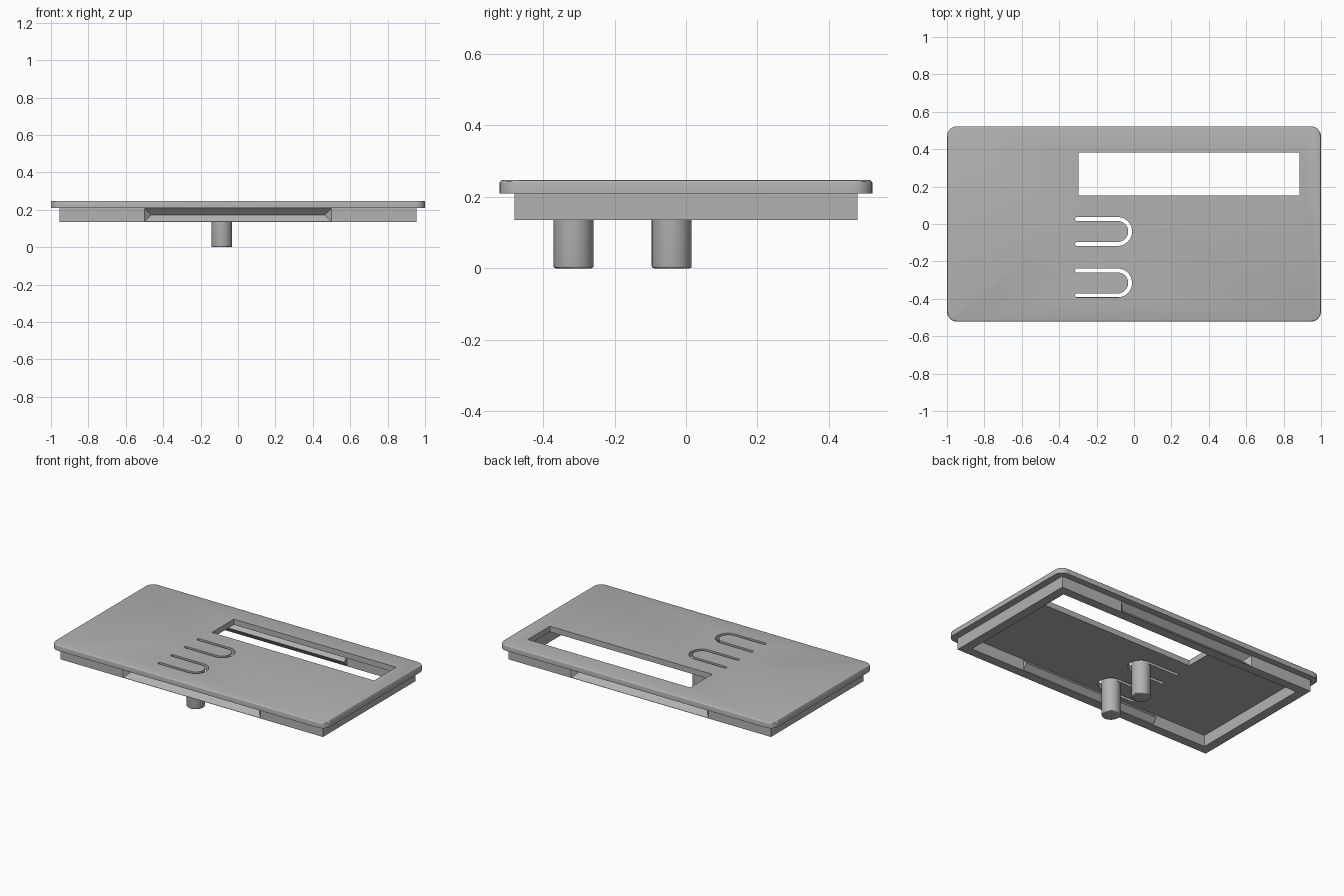
import bpy, bmesh
from math import sin, cos, radians

cube = bpy.data.objects.get("Cube")
if cube:
    bpy.data.objects.remove(cube)

grey = bpy.data.materials.new("plain_grey")
grey.use_nodes = True
colour = (0.45, 0.45, 0.45, 1)
grey.diffuse_color = colour
grey.node_tree.nodes["Principled BSDF"].inputs["Base Color"].default_value = colour

PLATE_BOTTOM, PLATE_TOP, RIM_BOTTOM = 0.21, 0.247, 0.135


def make(name, bm):
    bmesh.ops.recalc_face_normals(bm, faces=bm.faces)
    mesh = bpy.data.meshes.new(name)
    bm.to_mesh(mesh)
    bm.free()
    mesh.materials.append(grey)
    obj = bpy.data.objects.new(name, mesh)
    bpy.context.collection.objects.link(obj)
    return obj


def arc(cx, cy, r, start, end, steps):
    angles = [radians(start + (end - start) * i / steps) for i in range(steps + 1)]
    return [(cx + r * cos(a), cy + r * sin(a)) for a in angles]


def rect(x0, x1, y0, y1):
    return [(x0, y0), (x1, y0), (x1, y1), (x0, y1)]


def prism(name, outline, z0, z1, bevel_z=None, bevel=0.008):
    """Extrude an outline upwards, optionally rounding the edges at one height."""
    bm = bmesh.new()
    base = bm.faces.new([bm.verts.new((x, y, z0)) for x, y in outline])
    top = bmesh.ops.extrude_face_region(bm, geom=[base], use_keep_orig=True)["geom"]
    bmesh.ops.translate(bm, vec=(0, 0, z1 - z0),
                        verts=[v for v in top if isinstance(v, bmesh.types.BMVert)])
    bmesh.ops.recalc_face_normals(bm, faces=bm.faces)
    if bevel_z is not None:
        edges = [e for e in bm.edges if all(abs(v.co.z - bevel_z) < 1e-5 for v in e.verts)]
        bmesh.ops.bevel(bm, geom=edges, offset=bevel, segments=3, profile=0.5, affect='EDGES')
    return make(name, bm)


def wedge(name, base_half, tip_half, y_base, y_tip, z0, z1):
    """Long triangular bar lying along x, with its tip edge at y_tip."""
    bm = bmesh.new()
    mid = (z0 + z1) / 2
    corners = [(-base_half, y_base, z0), (base_half, y_base, z0),
               (base_half, y_base, z1), (-base_half, y_base, z1),
               (-tip_half, y_tip, mid), (tip_half, y_tip, mid)]
    v = [bm.verts.new(c) for c in corners]
    for face in ((0, 1, 2, 3), (0, 1, 5, 4), (3, 2, 5, 4), (0, 3, 4), (1, 2, 5)):
        bm.faces.new([v[i] for i in face])
    return make(name, bm)


def cut(obj, cutter):
    mod = obj.modifiers.new("cut", 'BOOLEAN')
    mod.operation, mod.solver, mod.object = 'DIFFERENCE', 'EXACT', cutter
    bpy.context.view_layer.objects.active = obj
    bpy.ops.object.modifier_apply(modifier=mod.name)
    bpy.data.objects.remove(cutter)


def smooth(obj):
    bpy.ops.object.select_all(action='DESELECT')
    obj.select_set(True)
    bpy.context.view_layer.objects.active = obj
    bpy.ops.object.shade_smooth_by_angle(angle=radians(30))


# Cover plate with rounded corners
r = 0.055
corners = [(1, 1, 0), (-1, 1, 90), (-1, -1, 180), (1, -1, 270)]
outline = [p for sx, sy, a in corners
           for p in arc(sx * (1 - r), sy * (0.522 - r), r, a, a + 90, 8)]
plate = prism("cover_plate", outline, PLATE_BOTTOM, PLATE_TOP, PLATE_TOP)

# Display window
cut(plate, prism("window_cutter", rect(-0.297, 0.885, 0.152, 0.381), 0.1, 0.4))

# Two flexible button tongues, each with a pin underneath
px, outer, inner, leg_end = -0.087, 0.077, 0.056, -0.305
mid, half = (outer + inner) / 2, (outer - inner) / 2
for label, py in (("back", -0.04), ("front", -0.315)):
    slot = (arc(px, py, outer, -90, 90, 20) + arc(leg_end, py + mid, half, 90, 270, 6)
            + arc(px, py, inner, 90, -90, 20) + arc(leg_end, py - mid, half, 90, 270, 6))
    cut(plate, prism("slot_cutter", slot, 0.1, 0.4))
    circle = arc(px, py, inner, 0, 360, 40)[:-1]
    smooth(prism(label + "_button_pin", circle, 0, PLATE_BOTTOM + 0.002, 0, 0.006))
smooth(plate)

# Rim under the plate, hollow inside
rim = prism("rim", rect(-0.955, 0.955, -0.48, 0.48), RIM_BOTTOM, PLATE_BOTTOM)
cut(rim, prism("rim_cutter", rect(-0.895, 0.895, -0.42, 0.42), 0.1, 0.3))

# Snap grooves outside the long walls and matching ridges inside
for label, s in (("front", -1), ("back", 1)):
    cut(rim, wedge("groove_cutter", 0.502, 0.463, s * 0.482, s * 0.445, 0.135, 0.21))
    wedge(label + "_inner_ridge", 0.5, 0.5, s * 0.421, s * 0.39, 0.138, 0.208)
